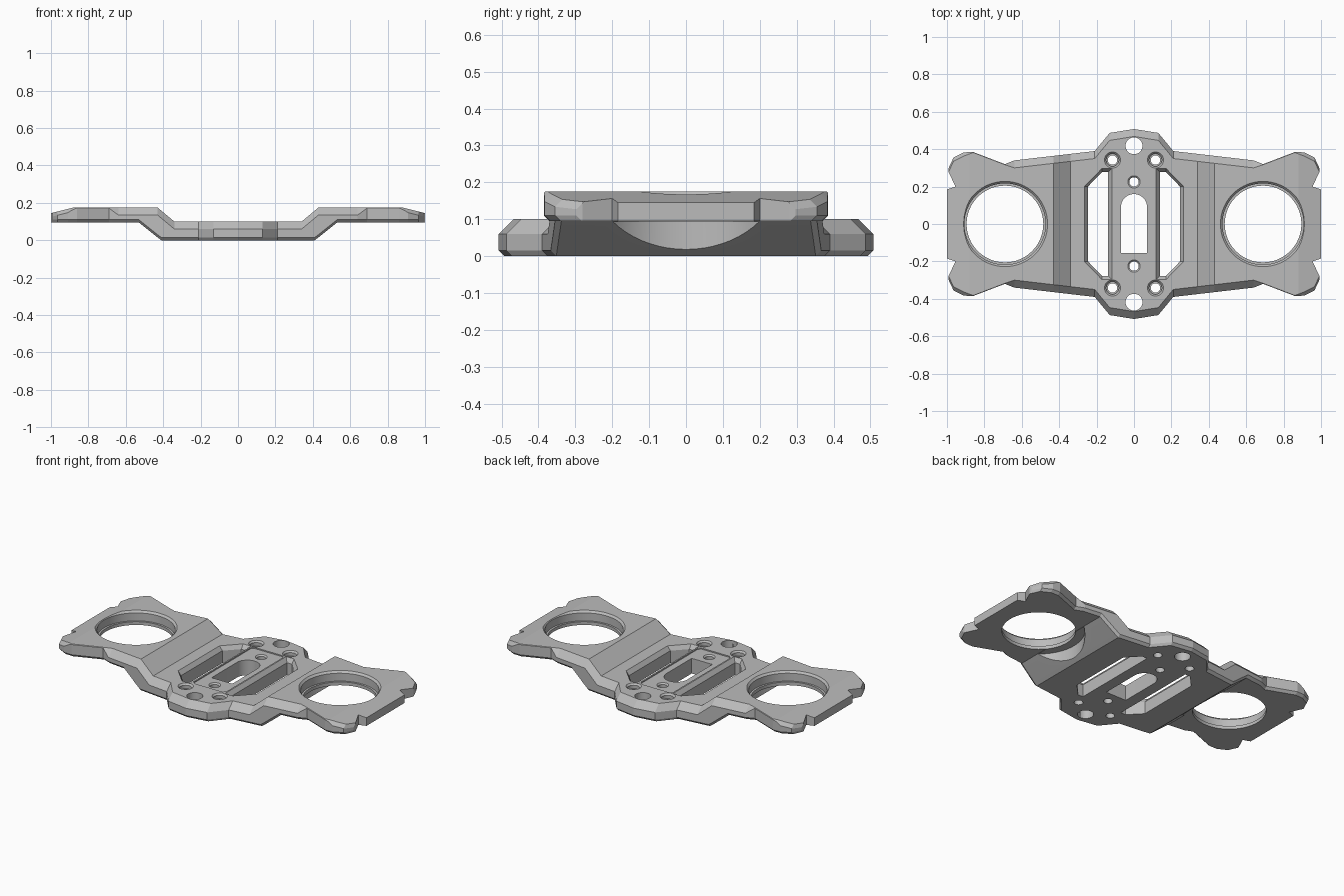
import bpy, bmesh
from math import cos, sin, pi, radians

if "Cube" in bpy.data.objects:
    bpy.data.objects.remove(bpy.data.objects["Cube"])

metal = bpy.data.materials.new("grey_metal")
metal.use_nodes = True
GREY = (0.5, 0.5, 0.5, 1)
metal.diffuse_color = GREY
metal.node_tree.nodes["Principled BSDF"].inputs["Base Color"].default_value = GREY


def loft(name, rings):
    """Closed solid through rings of equal point count."""
    bm = bmesh.new()
    loops = [[bm.verts.new(p) for p in ring] for ring in rings]
    n = len(loops[0])
    for a, b in zip(loops, loops[1:]):
        for i in range(n):
            j = (i + 1) % n
            bm.faces.new((a[i], a[j], b[j], b[i]))
    bm.faces.new(loops[0])
    bm.faces.new(loops[-1])
    bmesh.ops.recalc_face_normals(bm, faces=bm.faces)
    mesh = bpy.data.meshes.new(name)
    bm.to_mesh(mesh)
    bm.free()
    obj = bpy.data.objects.new(name, mesh)
    bpy.context.collection.objects.link(obj)
    mesh.materials.append(metal)
    return obj


def lerp(table, x):
    for (x0, v0), (x1, v1) in zip(table, table[1:]):
        if x <= x1:
            return v0 + (v1 - v0) * (x - x0) / (x1 - x0)
    return table[-1][1]


# Plate: half width, top, underside and edge chamfer along x
width = [(0, .508), (.13, .487), (.21, .39), (.64, .34), (.69, .32),
         (.86, .385), (.91, .383), (.965, .355), (1, .28)]
top = [(0, .1), (.34, .1), (.43, .175), (.88, .175), (1, .145)]
under = [(0, 0), (.41, 0), (.43, .015), (.53, .095), (1, .095)]
chamfer = [(0, .04), (.64, .04), (.69, .003), (.86, .003), (.91, .02), (1, .02)]
stations = sorted({x for t in (width, top, under, chamfer) for x, _ in t})
stations = [-x for x in reversed(stations) if x > 0] + stations


def section(x):
    w, t, u, c = (lerp(tab, abs(x)) for tab in (width, top, under, chamfer))
    b = .015
    half = [(w - b, u), (w, u + b), (w, t - c), (w - c, t)]
    return [(x, y, z) for y, z in half] + [(x, -y, z) for y, z in reversed(half)]


plate = loft("mounting_plate", [section(x) for x in stations])


def cut(rings):
    cutter = loft("cutter", rings)
    cutter.hide_render = True
    mod = plate.modifiers.new("cut", 'BOOLEAN')
    mod.operation = 'DIFFERENCE'
    mod.solver = 'EXACT'
    mod.object = cutter
    bpy.context.view_layer.objects.active = plate
    bpy.ops.object.modifier_apply(modifier=mod.name)
    bpy.data.objects.remove(cutter)


def prism(points, z0, z1):
    cut([[(x, y, z) for x, y in points] for z in (z0, z1)])


def bore(x, y, steps, n=32):
    """Stepped or tapered round hole from (radius, height) pairs."""
    cut([[(x + r * cos(2 * pi * i / n), y + r * sin(2 * pi * i / n), z)
          for i in range(n)] for r, z in steps])


def slot(s, d):
    half = [(.118 + d, .297 - d), (.172, .297 - d), (.266 - d, .2)]
    return [(s * x, y) for x, y in half] + [(s * x, -y) for x, y in reversed(half)]


# Shallow recess of the middle strip
prism([(-.11, -.27), (-.095, -.285), (.095, -.285), (.11, -.27),
       (.11, .28), (.095, .295), (-.095, .295), (-.11, .28)], .093, .2)

for s in (-1, 1):
    # Clearance under the wing, then the stepped ring seat
    bore(s * .69, 0, [(.256, -.05), (.256, .094)], 64)
    bore(s * .69, 0, [(.205, -.05), (.205, .115), (.217, .115), (.217, .163),
                      (.229, .176), (.229, .3)], 64)
    # Long slot with a bevelled rim
    cut([[(x, y, z) for x, y in slot(s, d)]
         for d, z in ((.02, -.05), (.02, .075), (0, .101), (0, .2))])
    for t in (-1, 1):
        # Notches beside the wing ears
        prism([(s * x, t * y) for x, y in
               ((1.02, .178), (.955, .2), (.992, .28), (.992, .33), (1.02, .33))], 0, .3)
        # Counterbored screw holes
        bore(s * .115, t * .342, [(.025, -.05), (.025, .07), (.034, .07),
                                  (.034, .09), (.044, .101), (.044, .2)])
    # Centre-line holes
    bore(0, s * .418, [(.045, -.05), (.045, .2)])
    bore(0, s * .225, [(.025, -.05), (.025, .085), (.034, .094), (.034, .2)])

# Arched centre window
arch = [(-.07, -.155), (.07, -.155)]
arch += [(.07 * cos(pi * i / 20), .09 + .07 * sin(pi * i / 20)) for i in range(21)]
prism(arch, -.05, .2)

bpy.ops.object.select_all(action='DESELECT')
plate.select_set(True)
bpy.context.view_layer.objects.active = plate
bpy.ops.object.shade_smooth_by_angle(angle=radians(12))
